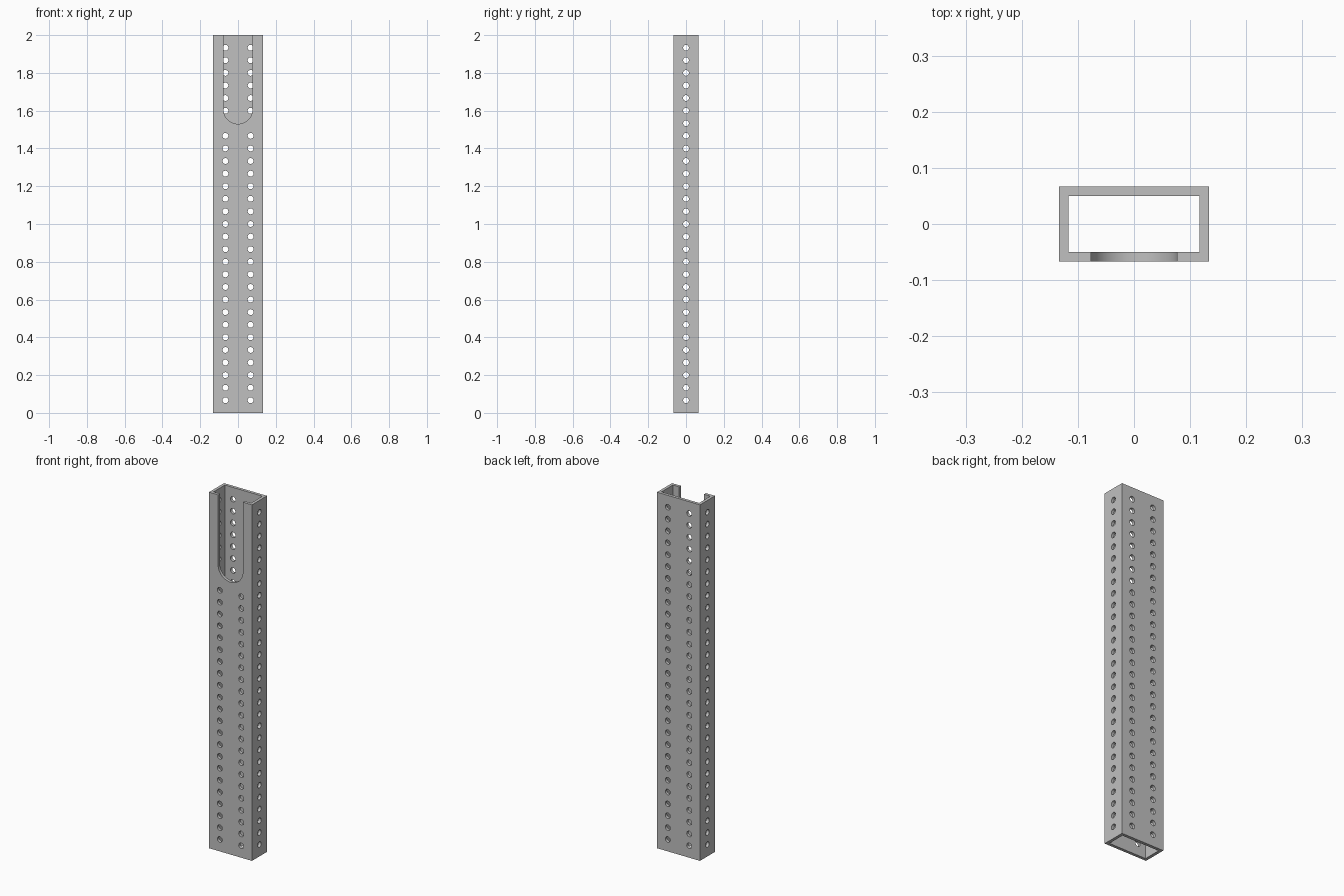
import bpy, bmesh, math
from mathutils import Matrix

cube = bpy.data.objects.get("Cube")
if cube:
    bpy.data.objects.remove(cube, do_unlink=True)

HEIGHT = 2.0
PITCH = HEIGHT / 30          # hole spacing
HALF_W, HALF_D = 2 * PITCH, PITCH
WALL = PITCH / 4
HOLE_R = 0.0155
SLOT_R = 0.077
SLOT_Z = 1.607               # centre of the slot's round end

grey = bpy.data.materials.new("grey metal")
grey.use_nodes = True
colour = (0.527, 0.527, 0.527, 1)
grey.diffuse_color = colour
grey.node_tree.nodes["Principled BSDF"].inputs["Base Color"].default_value = colour


def make_object(name, bm):
    bmesh.ops.recalc_face_normals(bm, faces=bm.faces)
    mesh = bpy.data.meshes.new(name)
    bm.to_mesh(mesh)
    bm.free()
    mesh.materials.append(grey)
    obj = bpy.data.objects.new(name, mesh)
    bpy.context.collection.objects.link(obj)
    return obj


def extrude(bm, faces, vec):
    new = bmesh.ops.extrude_face_region(bm, geom=faces, use_keep_orig=True)["geom"]
    verts = [g for g in new if isinstance(g, bmesh.types.BMVert)]
    bmesh.ops.translate(bm, verts=verts, vec=vec)


# Rectangular tube: a ring of quads pulled upwards
bm = bmesh.new()
corners = [(-1, -1), (1, -1), (1, 1), (-1, 1)]
outer = [bm.verts.new((x * HALF_W, y * HALF_D, 0)) for x, y in corners]
inner = [bm.verts.new((x * (HALF_W - WALL), y * (HALF_D - WALL), 0)) for x, y in corners]
ring = []
for i in range(4):
    j = (i + 1) % 4
    ring.append(bm.faces.new((outer[i], outer[j], inner[j], inner[i])))
extrude(bm, ring, (0, 0, HEIGHT))
tube = make_object("perforated_tube", bm)

# Cutters: one short plug per hole, through a single wall
bm = bmesh.new()


def plug(x, y, z, axis):
    turn = Matrix.Rotation(math.pi / 2, 4, axis)
    bmesh.ops.create_cone(bm, cap_ends=True, segments=24, radius1=HOLE_R,
                          radius2=HOLE_R, depth=WALL * 2,
                          matrix=Matrix.Translation((x, y, z)) @ turn)


for k in range(1, 30):
    z = k * PITCH
    for side in (-1, 1):
        plug(side * (HALF_W - WALL / 2), 0, z, 'Y')
        plug(side * PITCH, HALF_D - WALL / 2, z, 'X')
        if k <= 22:          # front holes stop below the slot
            plug(side * PITCH, -HALF_D + WALL / 2, z, 'X')

# Round-ended slot, open at the top of the front wall
front = -HALF_D - WALL
steps = 32
outline = [(-SLOT_R, HEIGHT + WALL)]
for i in range(steps + 1):
    a = math.pi + math.pi * i / steps
    outline.append((SLOT_R * math.cos(a), SLOT_Z + SLOT_R * math.sin(a)))
outline.append((SLOT_R, HEIGHT + WALL))
slot = bm.faces.new([bm.verts.new((x, front, z)) for x, z in outline])
extrude(bm, [slot], (0, WALL * 3, 0))
cutter = make_object("hole_cutter", bm)
cutter.hide_render = True

# Cut everything in one pass
cut = tube.modifiers.new("holes", 'BOOLEAN')
cut.operation = 'DIFFERENCE'
cut.solver = 'EXACT'
cut.object = cutter
bpy.ops.object.select_all(action='DESELECT')
tube.select_set(True)
bpy.context.view_layer.objects.active = tube
bpy.ops.object.modifier_apply(modifier=cut.name)
bpy.data.objects.remove(cutter, do_unlink=True)
bpy.ops.object.shade_smooth_by_angle(angle=math.radians(30))
